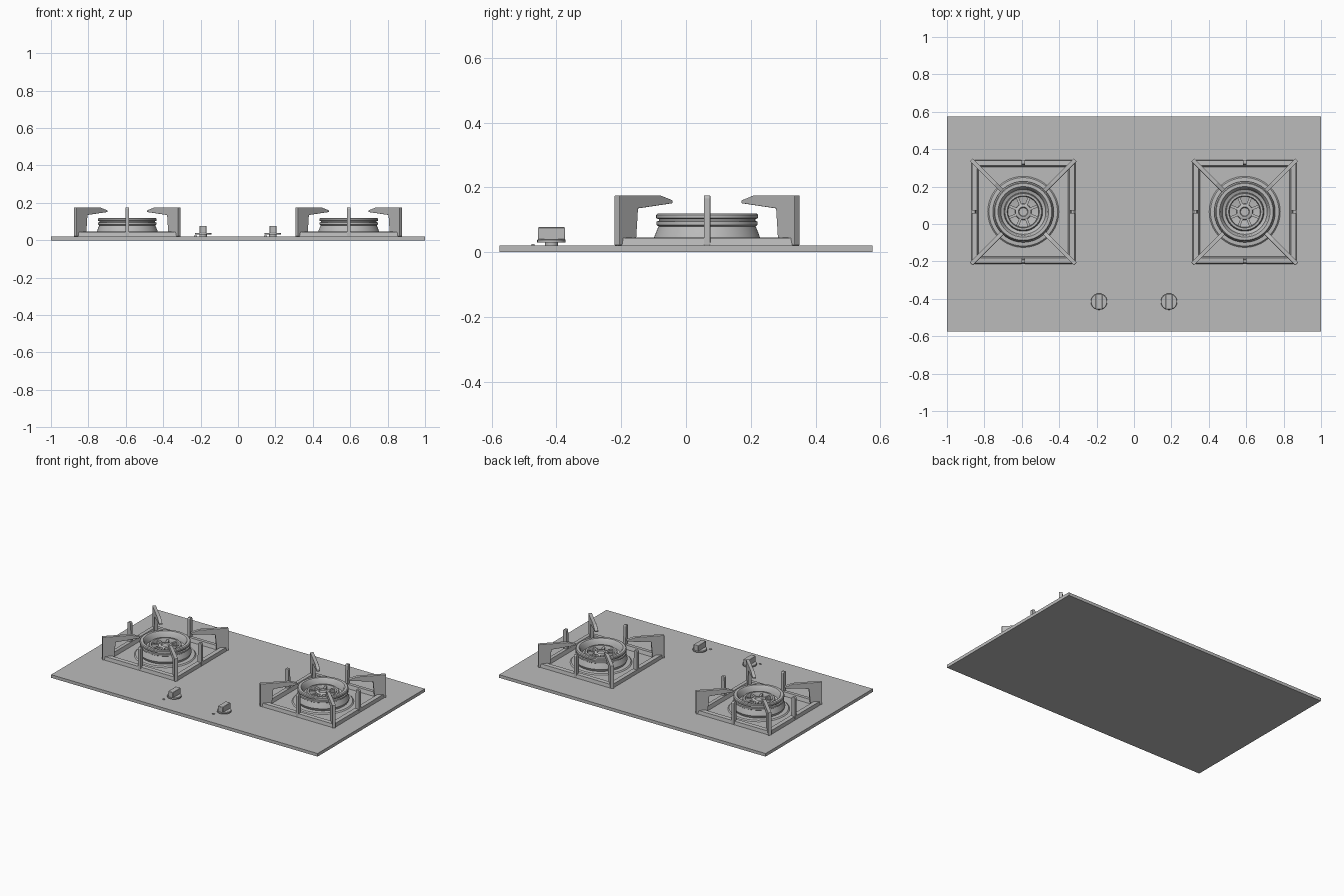
import bpy, bmesh, math
from mathutils import Matrix, Vector

if "Cube" in bpy.data.objects:
    bpy.data.objects.remove(bpy.data.objects["Cube"])

grey = bpy.data.materials.new("plain grey")
grey.use_nodes = True
COLOUR = (0.5, 0.5, 0.5, 1)
grey.diffuse_color = COLOUR
grey.node_tree.nodes["Principled BSDF"].inputs["Base Color"].default_value = COLOUR


def finish(name, bm, smooth=False, bevel=0):
    bmesh.ops.recalc_face_normals(bm, faces=bm.faces)
    mesh = bpy.data.meshes.new(name)
    bm.to_mesh(mesh)
    bm.free()
    obj = bpy.data.objects.new(name, mesh)
    bpy.context.collection.objects.link(obj)
    mesh.materials.append(grey)
    if bevel:
        mod = obj.modifiers.new("soft edges", "BEVEL")
        mod.width, mod.segments = bevel, 2
    if smooth:
        bpy.ops.object.select_all(action="DESELECT")
        obj.select_set(True)
        bpy.context.view_layer.objects.active = obj
        bpy.ops.object.shade_smooth_by_angle(angle=math.radians(35))
    return obj


def box(bm, lo, hi, turn=0, origin=(0, 0, 0)):
    lo, hi = Vector(lo), Vector(hi)
    mat = (Matrix.Translation(origin) @ Matrix.Rotation(turn, 4, "Z")
           @ Matrix.Translation((lo + hi) / 2) @ Matrix.Diagonal((*(hi - lo), 1)))
    bmesh.ops.create_cube(bm, size=1, matrix=mat)


def lathe(bm, profile, centre, steps=64):
    # spin an open or closed (radius, height) profile around the vertical axis
    verts = [bm.verts.new((r, 0, z)) for r, z in profile]
    edges = [bm.edges.new(p) for p in zip(verts, verts[1:])]
    made = bmesh.ops.spin(bm, geom=verts + edges, cent=(0, 0, 0), axis=(0, 0, 1),
                          angle=math.tau, steps=steps, use_duplicate=False)
    bmesh.ops.remove_doubles(bm, verts=bm.verts, dist=1e-5)
    bmesh.ops.translate(bm, verts=bm.verts, vec=centre)


def extruded(bm, profile, width, turn, origin):
    # plate standing in the radial plane, outline given as (radius, height)
    verts = [bm.verts.new((r, -width / 2, z)) for r, z in profile]
    face = bm.faces.new(verts)
    out = bmesh.ops.extrude_face_region(bm, geom=[face])["geom"]
    new = [v for v in out if isinstance(v, bmesh.types.BMVert)]
    bmesh.ops.translate(bm, verts=new, vec=(0, width, 0))
    bmesh.ops.transform(bm, verts=verts + new, matrix=Matrix.Translation(origin)
                        @ Matrix.Rotation(turn, 4, "Z"))


# worktop
TOP = 0.021
bm = bmesh.new()
box(bm, (-1, -0.575, 0), (1, 0.575, TOP))
finish("worktop", bm)

ROOT2 = math.sqrt(2)
HALF = 0.278
ARM = [(0.278, TOP), (0.278, 0.175), (0.15, 0.175), (0.113, 0.16),
       (0.113, 0.151), (0.22, 0.135), (0.227, TOP)]
POST = [(0.278, TOP), (0.278, 0.168), (0.272, 0.175), (0.258, 0.175),
        (0.253, 0.168), (0.248, TOP)]
BAR = [(0.278, TOP), (0.274, 0.044), (0.247, 0.046), (0.24, TOP)]

for side, x in (("right", -0.592), ("left", 0.592)):
    centre = Vector((x, 0.065, 0))

    # low square frame, one mitred ring
    bm = bmesh.new()
    rings = [[bm.verts.new((centre.x + sx * r, centre.y + sy * r, z))
              for sx, sy in ((1, 1), (-1, 1), (-1, -1), (1, -1))] for r, z in BAR]
    for a, b in zip(rings, rings[1:] + rings[:1]):
        for i in range(4):
            j = (i + 1) % 4
            bm.faces.new((a[i], a[j], b[j], b[i]))
    finish(side + "_grate_frame", bm)

    # diagonal pan supports and the short posts between them
    bm = bmesh.new()
    for i in range(4):
        quarter = i * math.pi / 2
        extruded(bm, [(r * ROOT2, z) for r, z in ARM], 0.022, quarter + math.pi / 4, centre)
        extruded(bm, POST, 0.02, quarter, centre)
    finish(side + "_pan_supports", bm, bevel=0.002)

    # shallow dish under the burner
    bm = bmesh.new()
    lathe(bm, [(0.19, TOP), (0.183, 0.028), (0.165, 0.03), (0, 0.03)], centre)
    finish(side + "_drip_dish", bm, True)

    # burner body with stepped skirt, rim and open well
    bm = bmesh.new()
    lathe(bm, [(0.155, 0.028), (0.163, 0.046), (0.16, 0.055), (0.15, 0.08),
               (0.156, 0.084), (0.156, 0.094), (0.149, 0.097), (0.149, 0.102),
               (0.157, 0.105), (0.157, 0.115), (0.152, 0.12), (0.135, 0.12),
               (0.128, 0.112), (0.12, 0.075), (0.1, 0.065), (0, 0.065)], centre)
    finish(side + "_burner_body", bm, True)

    # inner burner ring, hub and spokes
    bm = bmesh.new()
    lathe(bm, [(0.104, 0.064), (0.101, 0.09), (0.097, 0.094), (0.086, 0.094),
               (0.082, 0.088), (0.082, 0.064)], centre)
    finish(side + "_inner_ring", bm, True)
    bm = bmesh.new()
    lathe(bm, [(0.044, 0.064), (0.042, 0.088), (0.036, 0.092), (0.026, 0.092),
               (0.022, 0.086), (0, 0.086)], centre, 32)
    finish(side + "_burner_hub", bm, True)
    bm = bmesh.new()
    for i in range(8):
        box(bm, (0.036, -0.007, 0.064), (0.09, 0.007, 0.088),
            (i + 0.5) * math.pi / 4, centre)
    finish(side + "_burner_spokes", bm)

    # control knob: stem, disc and rounded grip
    spot = Vector((math.copysign(0.187, x), -0.415, 0))
    bm = bmesh.new()
    lathe(bm, [(0.02, TOP), (0.02, 0.03), (0.044, 0.03), (0.044, 0.038),
               (0.042, 0.04), (0, 0.04)], spot, 48)
    finish(side + "_knob_disc", bm, True)
    bm = bmesh.new()
    box(bm, (-0.018, -0.042, 0.038), (0.018, 0.042, 0.077), 0, spot)
    finish(side + "_knob_grip", bm, True, 0.003)

    # small indicator pin beside the knob
    bm = bmesh.new()
    box(bm, (-0.047, -0.062, TOP), (-0.033, -0.052, 0.025), 0, spot)
    finish(side + "_knob_marker", bm)
